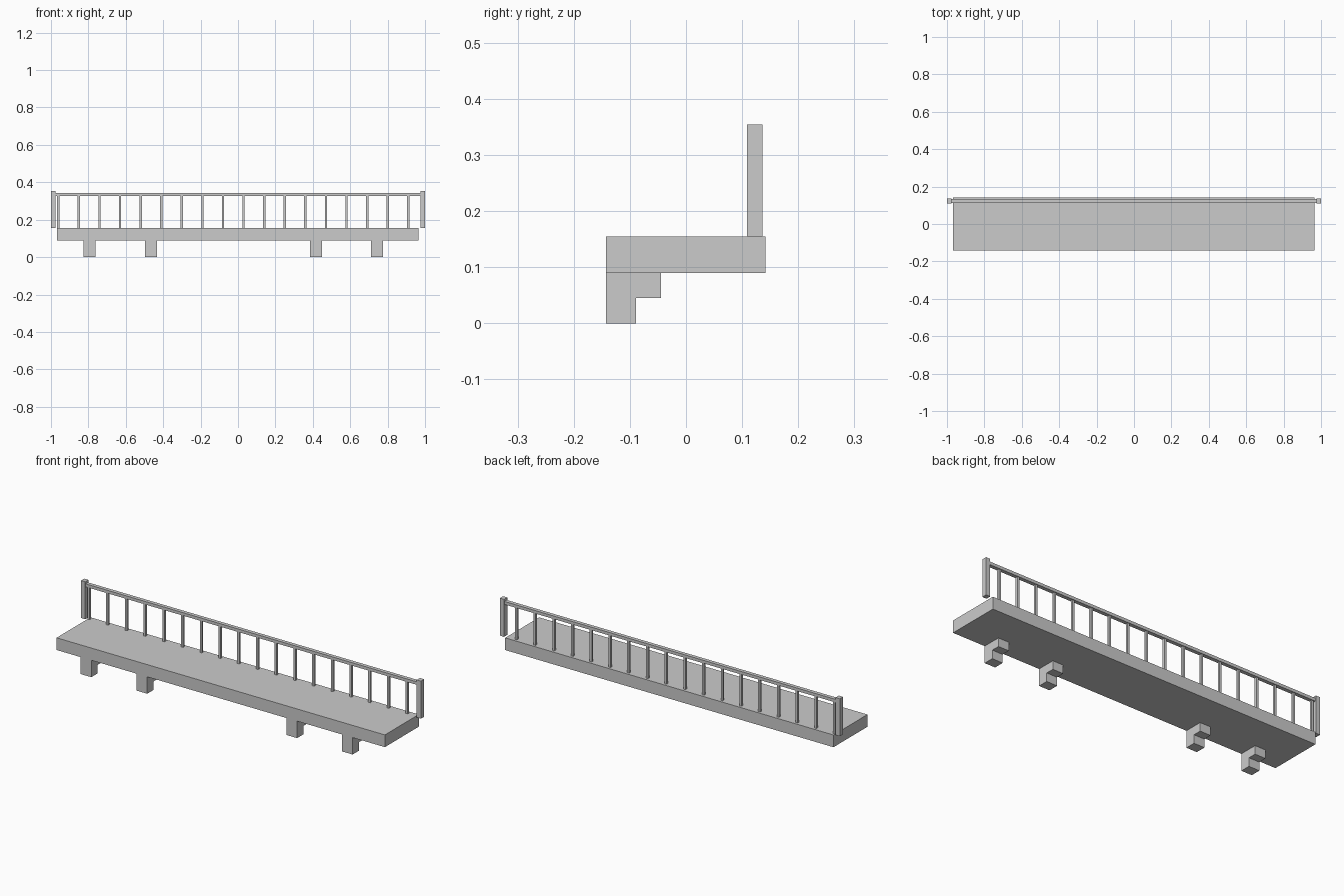
import bpy, bmesh

if "Cube" in bpy.data.objects:
    bpy.data.objects.remove(bpy.data.objects["Cube"])


def boxes(name, spans):
    """One object made of boxes given as (x0, x1, y0, y1, z0, z1)."""
    bm = bmesh.new()
    for x0, x1, y0, y1, z0, z1 in spans:
        verts = bmesh.ops.create_cube(bm, size=1)["verts"]
        for v in verts:
            v.co.x = x1 if v.co.x > 0 else x0
            v.co.y = y1 if v.co.y > 0 else y0
            v.co.z = z1 if v.co.z > 0 else z0
    return finish(name, bm)


def finish(name, bm):
    bmesh.ops.recalc_face_normals(bm, faces=bm.faces)
    mesh = bpy.data.meshes.new(name)
    bm.to_mesh(mesh)
    bm.free()
    obj = bpy.data.objects.new(name, mesh)
    bpy.context.collection.objects.link(obj)
    return obj


DECK_TOP, DECK_BOTTOM = 0.155, 0.09
RAIL_Y = 0.1225

# Walkway slab
boxes("deck", [(-0.967, 0.964, -0.143, 0.142, DECK_BOTTOM, DECK_TOP)])

# Stepped support brackets: L profile in y-z, extruded along x
profile = [(-0.143, 0), (-0.089, 0), (-0.089, 0.045),
           (-0.045, 0.045), (-0.045, DECK_BOTTOM), (-0.143, DECK_BOTTOM)]
for i, x in enumerate((-0.794, -0.465, 0.417, 0.743)):
    bm = bmesh.new()
    face = bm.faces.new([bm.verts.new((x - 0.031, y, z)) for y, z in profile])
    ext = bmesh.ops.extrude_face_region(bm, geom=[face])
    for v in ext["geom"]:
        if isinstance(v, bmesh.types.BMVert):
            v.co.x += 0.062
    finish(f"bracket_{i + 1}", bm)

# End posts
for name, x0 in (("left_post", -1.0), ("right_post", 0.975)):
    boxes(name, [(x0, x0 + 0.025, 0.109, 0.136, DECK_TOP, 0.354)])

# Handrail
boxes("handrail", [(-0.975, 0.975, RAIL_Y - 0.01, RAIL_Y + 0.01, 0.326, 0.342)])

# Balusters
h = 0.006
xs = [-0.961 + 0.1101 * i for i in range(18)]
boxes("balusters", [(x - h, x + h, RAIL_Y - h, RAIL_Y + h, DECK_TOP, 0.326) for x in xs])
